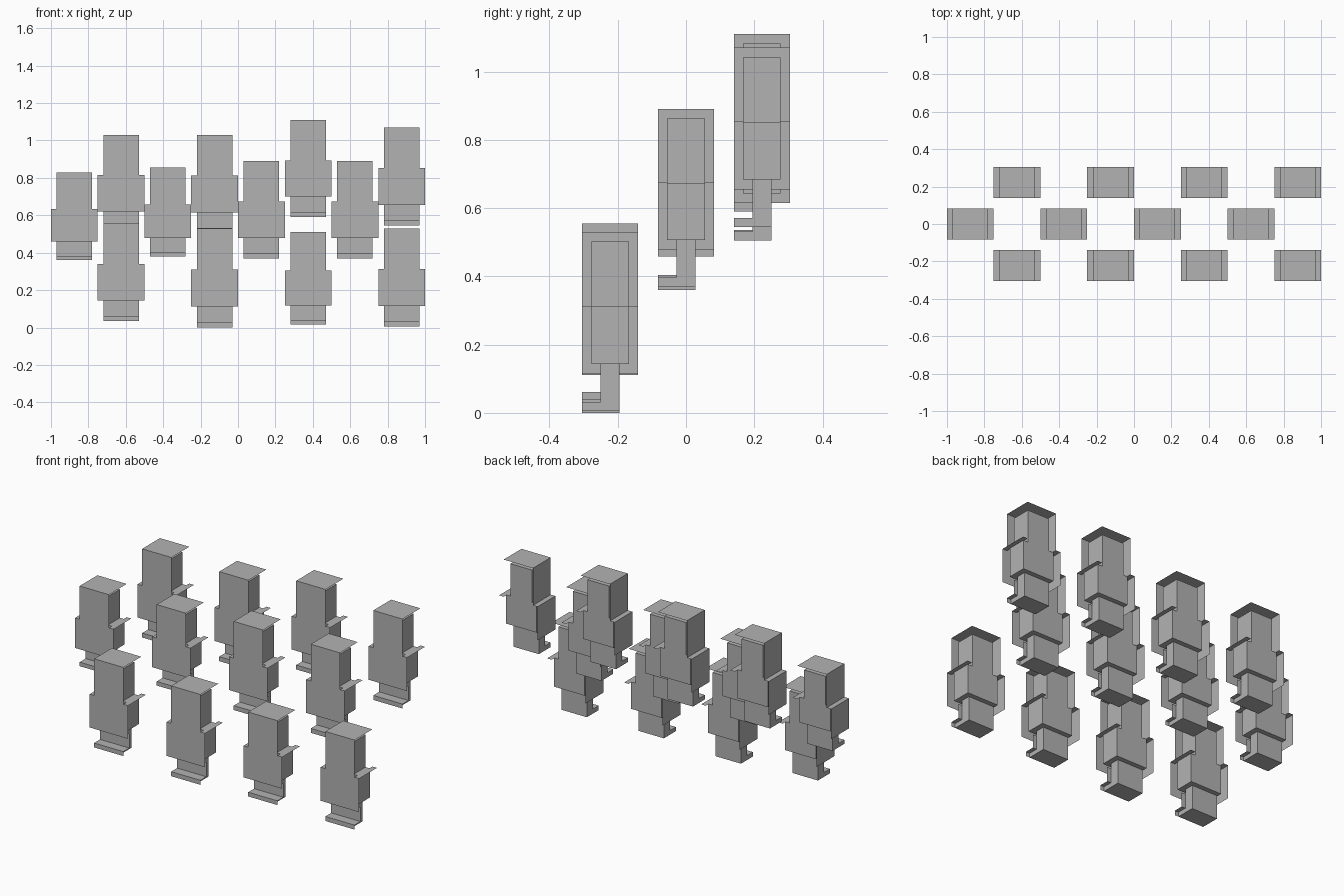
import bpy, bmesh

if "Cube" in bpy.data.objects:
    bpy.data.objects.remove(bpy.data.objects["Cube"])

grey = bpy.data.materials.new("plain grey")
grey.diffuse_color = (0.45, 0.45, 0.45, 1)
grey.use_nodes = True
grey.node_tree.nodes["Principled BSDF"].inputs["Base Color"].default_value = grey.diffuse_color

HEAD, BODY = 0.095, 0.125        # half widths
DEEP, CORE, LEG = 0.0825, 0.055, 0.0275   # half depths
INSET = 0.025
FOOT, TOE, SHOULDER = 0.21, 0.05, 0.585   # heights as a share of the full height


def finish(bm, name):
    mesh = bpy.data.meshes.new(name)
    bm.to_mesh(mesh)
    bm.free()
    mesh.materials.append(grey)
    bpy.context.collection.objects.link(bpy.data.objects.new(name, mesh))


def box(bm, x0, x1, y0, y1, z0, z1):
    v = [bm.verts.new((x, y, z)) for z in (z0, z1)
         for x, y in ((x0, y0), (x1, y0), (x1, y1), (x0, y1))]
    for f in ((3, 2, 1, 0), (4, 5, 6, 7), (0, 1, 5, 4),
              (1, 2, 6, 5), (2, 3, 7, 6), (3, 0, 4, 7)):
        bm.faces.new([v[i] for i in f])


def sheet(bm, *pts):
    bm.faces.new([bm.verts.new(p) for p in pts])


def front(bm, y, hw, z0, z1):
    sheet(bm, (-hw, y, z0), (hw, y, z0), (hw, y, z1), (-hw, y, z1))


def left(bm, x, y0, y1, z0, z1):
    sheet(bm, (x, y1, z0), (x, y0, z0), (x, y0, z1), (x, y1, z1))


def top(bm, x0, x1, y0, y1, z):
    sheet(bm, (x0, y0, z), (x1, y0, z), (x1, y1, z), (x0, y1, z))


def figure(cx, cy, z0, z1):
    h = z1 - z0
    foot, toe, sh = z0 + FOOT * h, z0 + TOE * h, z0 + SHOULDER * h

    def placed(bm, name):
        bmesh.ops.translate(bm, verts=bm.verts, vec=(cx, cy, 0))
        finish(bm, name)

    # recessed core
    bm = bmesh.new()
    box(bm, -BODY + INSET, BODY - INSET, -CORE, CORE, foot + 0.028, sh)
    box(bm, -HEAD + INSET, HEAD - INSET, -CORE, CORE, sh, z1 - 0.028)
    placed(bm, "core")

    # outer front, left and top sheets
    bm = bmesh.new()
    front(bm, -DEEP, BODY, foot, sh)
    front(bm, -DEEP, HEAD, sh, z1)
    left(bm, -BODY, -DEEP, DEEP, foot, sh)
    left(bm, -HEAD, -DEEP, DEEP, sh, z1)
    top(bm, -HEAD, HEAD, -DEEP, DEEP, z1)
    for s in (-1, 1):
        a, b = sorted((s * HEAD, s * BODY))
        top(bm, a, b, -DEEP, DEEP, sh)
    placed(bm, "outer_panels")

    # leg and toe, with sheets reaching past the recessed right end
    bm = bmesh.new()
    right = HEAD - INSET
    box(bm, -HEAD, right, -LEG, LEG, z0, foot + 0.028)
    box(bm, -HEAD, right, -DEEP, -LEG, z0, toe)
    front(bm, -LEG, HEAD, toe, foot)
    front(bm, -DEEP, HEAD, z0, toe)
    top(bm, -HEAD, HEAD, -DEEP, -LEG, toe)
    placed(bm, "foot")


# three staggered rows: depth, first x, (bottom, top) of each figure
rows = (
    (-0.2225, -0.625, ((0.035, 0.555), (0.0, 0.53), (0.015, 0.51), (0.005, 0.53))),
    (0.0, -0.875, ((0.36, 0.83), (0.38, 0.855), (0.37, 0.89), (0.37, 0.89))),
    (0.2225, -0.625, ((0.51, 1.03), (0.505, 1.03), (0.59, 1.11), (0.545, 1.07))),
)
for cy, x, spans in rows:
    for i, (lo, hi) in enumerate(spans):
        figure(x + 0.5 * i, cy, lo, hi)
